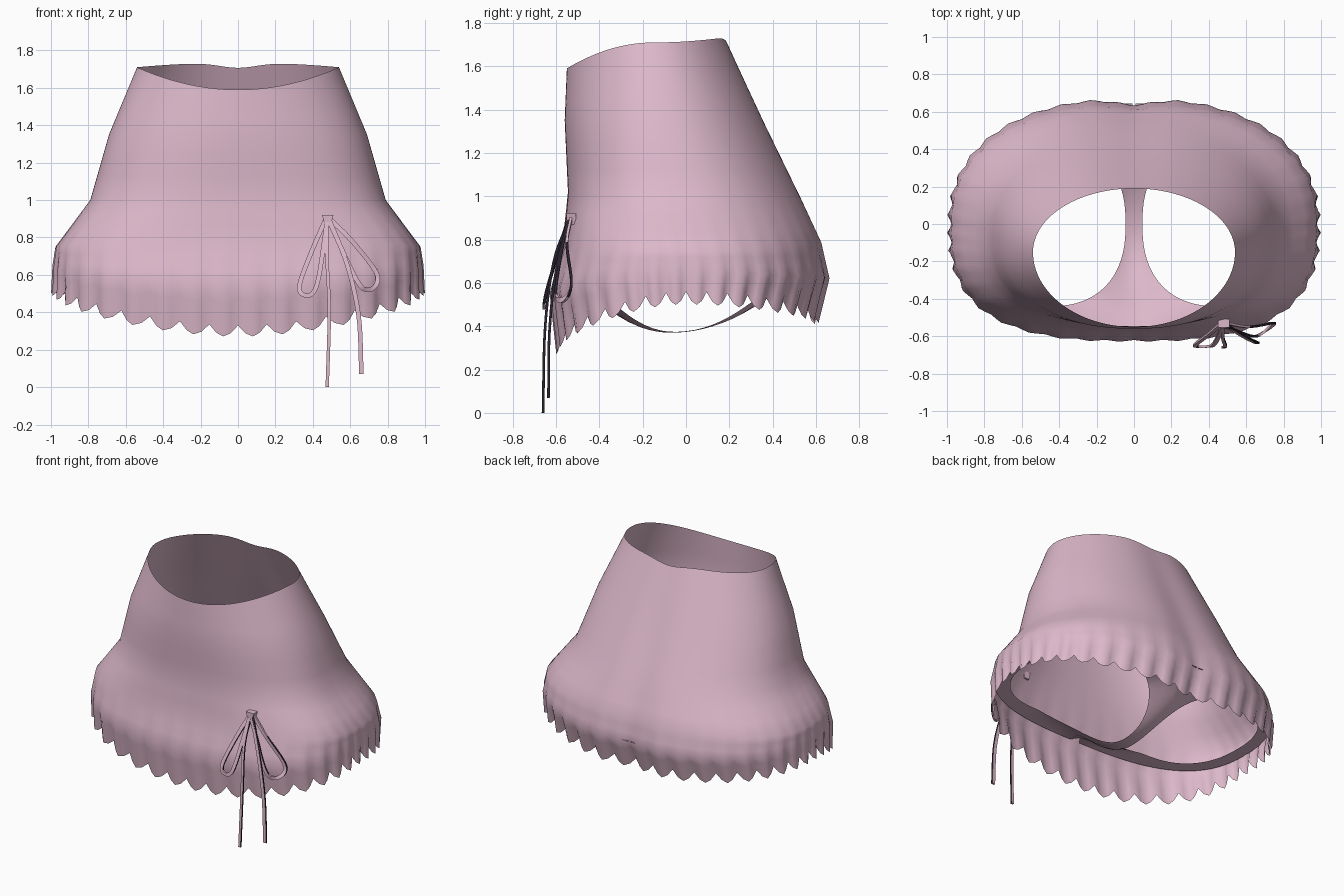
import bpy, bmesh, math
from mathutils import Vector

cube = bpy.data.objects.get("Cube")
if cube:
    bpy.data.objects.remove(cube)


def material(name, rgb):
    m = bpy.data.materials.new(name)
    m.use_nodes = True
    m.diffuse_color = (*rgb, 1)
    m.node_tree.nodes["Principled BSDF"].inputs["Base Color"].default_value = (*rgb, 1)
    return m


PINK = material("dusty_pink", (0.72, 0.48, 0.59))
DARK = material("dark_trim", (0.02, 0.015, 0.025))


def finish(name, bm, smooth=True):
    mesh = bpy.data.meshes.new(name)
    bmesh.ops.remove_doubles(bm, verts=bm.verts, dist=0.0005)
    bm.to_mesh(mesh)
    bm.free()
    mesh.materials.append(PINK)
    mesh.materials.append(DARK)
    obj = bpy.data.objects.new(name, mesh)
    bpy.context.collection.objects.link(obj)
    for p in mesh.polygons:
        p.use_smooth = smooth
    return obj


def bridge(bm, rows, closed=True):
    """Quads between successive rows of vertices."""
    for a, b in zip(rows, rows[1:]):
        n = len(a)
        for i in range(n if closed else n - 1):
            j = (i + 1) % n
            bm.faces.new((a[i], b[i], b[j], a[j]))


def lerp(a, b, t):
    return [p + (q - p) * t for p, q in zip(a, b)]


# Skirt levels: half width, centre y, front y, back y,
# z at front, side and back, squareness front, squareness back, ripple
LEVELS = [
    (0.54, -0.15, -0.55, 0.19, 1.59, 1.71, 1.735, 2.0, 2.0, 0),
    (0.69, -0.11, -0.56, 0.37, 1.35, 1.35, 1.35, 2.2, 2.1, 0),
    (0.79, -0.05, -0.545, 0.54, 1.02, 1.0, 1.0, 2.5, 2.2, 0),
    (0.975, -0.01, -0.57, 0.635, 0.78, 0.75, 0.79, 2.8, 2.3, 0.1),
    (0.985, 0.0, -0.625, 0.67, 0.55, 0.65, 0.62, 2.8, 2.3, 0.5),
    (0.985, 0.0, -0.59, 0.615, 0.33, 0.56, 0.47, 2.8, 2.3, 1),
]
SCALLOPS = 40
SEGMENTS = SCALLOPS * 4


def skirt_point(level, a, row):
    hw, yc, yf, yb, zf, zs, zb, nf, nb, ripple = level
    c, s = math.cos(a), math.sin(a)
    front = s < 0
    n = nf if front else nb
    r = (abs(c) ** n + abs(s) ** n) ** (-1 / n)
    r *= 1 - 0.015 * ripple * math.cos(SCALLOPS * a)
    x = hw * c * r
    y = yc + (yc - yf if front else yb - yc) * s * r
    z = zs + ((zf if front else zb) - zs) * s * s
    # Shallow cleft down the middle of the back
    if not front:
        dip = 0.04 * math.exp(-(x / 0.14) ** 2)
        y -= dip * row
        z -= dip * 0.7 * (1 - row)
    # Scalloped hem
    if ripple > 0.5:
        z -= 0.06 * (2 * ripple - 1) * abs(math.sin(SCALLOPS / 2 * a))
    return x, y, z


bm = bmesh.new()
rows, steps = [], 3
total = (len(LEVELS) - 1) * steps
for k in range(total + 1):
    i = min(k // steps, len(LEVELS) - 2)
    level = lerp(LEVELS[i], LEVELS[i + 1], k / steps - i)
    rows.append([bm.verts.new(skirt_point(level, -math.pi / 2 + math.tau * j / SEGMENTS, k / total))
                 for j in range(SEGMENTS)])
bridge(bm, rows)
finish("skirt", bm)


# Inner briefs: two leg openings with a narrow strip between
def brief_height(x, y):
    d = y + 0.07
    centre = min(0.62, 0.37 + (1.3 if d < 0 else 0.8) * d * d)
    w = min(1, max(0, (x - 0.04) / 0.4))
    return centre + (0.62 - centre) * w


def inside(x, y):
    front = y < 0
    n = 2.8 if front else 2.3
    return x > 0 and (x / 0.965) ** n + (abs(y) / (0.6 if front else 0.645)) ** n < 1


HOLE_X = 0.46
bm = bmesh.new()
for side in (1, -1):
    rows = [[], [], []]
    for j in range(72):
        a = math.tau * j / 72
        c, s = math.cos(a), math.sin(a)
        r = (abs(c) ** 2.4 + abs(s) ** 2.4) ** (-1 / 2.4)
        hx, hy = HOLE_X + 0.415 * c * r, 0.44 * s * r
        lo, hi = 0, 2
        for _ in range(24):
            mid = (lo + hi) / 2
            if inside(HOLE_X + c * mid, s * mid):
                lo = mid
            else:
                hi = mid
        ox, oy = HOLE_X + c * lo, s * lo
        for row, t in zip(rows, (0, 0.5, 1)):
            x, y = lerp((hx, hy), (ox, oy), t)
            row.append(bm.verts.new((side * x, y, brief_height(x, y))))
    bridge(bm, rows if side > 0 else rows[::-1])
finish("inner_briefs", bm)


# Ribbon bow
def smooth_path(points, steps=6):
    p = [Vector(q) for q in points]
    p = [2 * p[0] - p[1]] + p + [2 * p[-1] - p[-2]]
    out = []
    for i in range(1, len(p) - 2):
        for k in range(steps):
            t = k / steps
            out.append(0.5 * (2 * p[i] + (p[i + 1] - p[i - 1]) * t
                              + (2 * p[i - 1] - 5 * p[i] + 4 * p[i + 1] - p[i + 2]) * t ** 2
                              + (3 * p[i] - p[i - 1] - 3 * p[i + 1] + p[i + 2]) * t ** 3))
    return out + [p[-2]]


def ribbon(name, points, width=0.024, depth=0.012):
    path = smooth_path(points)
    bm = bmesh.new()
    rows = []
    for i, q in enumerate(path):
        along = (path[min(i + 1, len(path) - 1)] - path[max(i - 1, 0)]).normalized()
        across = along.cross(Vector((0, 1, 0))).normalized() * width / 2
        out = across.cross(along).normalized() * depth / 2
        rows.append([bm.verts.new(q + across * u + out * v)
                     for u, v in ((1, 1), (1, -1), (-1, -1), (-1, 1))])
    bridge(bm, rows)
    bm.faces.new(rows[0])
    bm.faces.new(rows[-1][::-1])
    bmesh.ops.recalc_face_normals(bm, faces=bm.faces)
    # Dark edge on the side turned to the left
    for f in bm.faces:
        if f.normal.x > 0.75:
            f.material_index = 1
    finish(name, bm, False)


ribbon("bow_loop_right", [(0.47, -0.53, 0.9), (0.4, -0.59, 0.74), (0.335, -0.64, 0.57), (0.335, -0.655, 0.505),
                          (0.39, -0.655, 0.495), (0.43, -0.64, 0.58), (0.475, -0.55, 0.88)])
ribbon("bow_loop_left", [(0.49, -0.53, 0.9), (0.61, -0.55, 0.78), (0.735, -0.53, 0.62), (0.74, -0.54, 0.55),
                         (0.69, -0.58, 0.52), (0.63, -0.6, 0.58), (0.49, -0.55, 0.88)])
ribbon("bow_tail_right", [(0.475, -0.54, 0.89), (0.475, -0.61, 0.7), (0.488, -0.65, 0.4), (0.477, -0.66, 0)], 0.018)
ribbon("bow_tail_left", [(0.49, -0.54, 0.89), (0.585, -0.6, 0.65), (0.645, -0.63, 0.38), (0.66, -0.635, 0.07)])

# Knot, wider at the top
bm = bmesh.new()
bmesh.ops.create_cube(bm, size=1)
for v in bm.verts:
    flare = 0.06 if v.co.z > 0 else 0.035
    v.co = Vector((0.48 + v.co.x * flare, -0.53 + v.co.y * 0.045, 0.895 + v.co.z * 0.05))
finish("bow_knot", bm, False)
